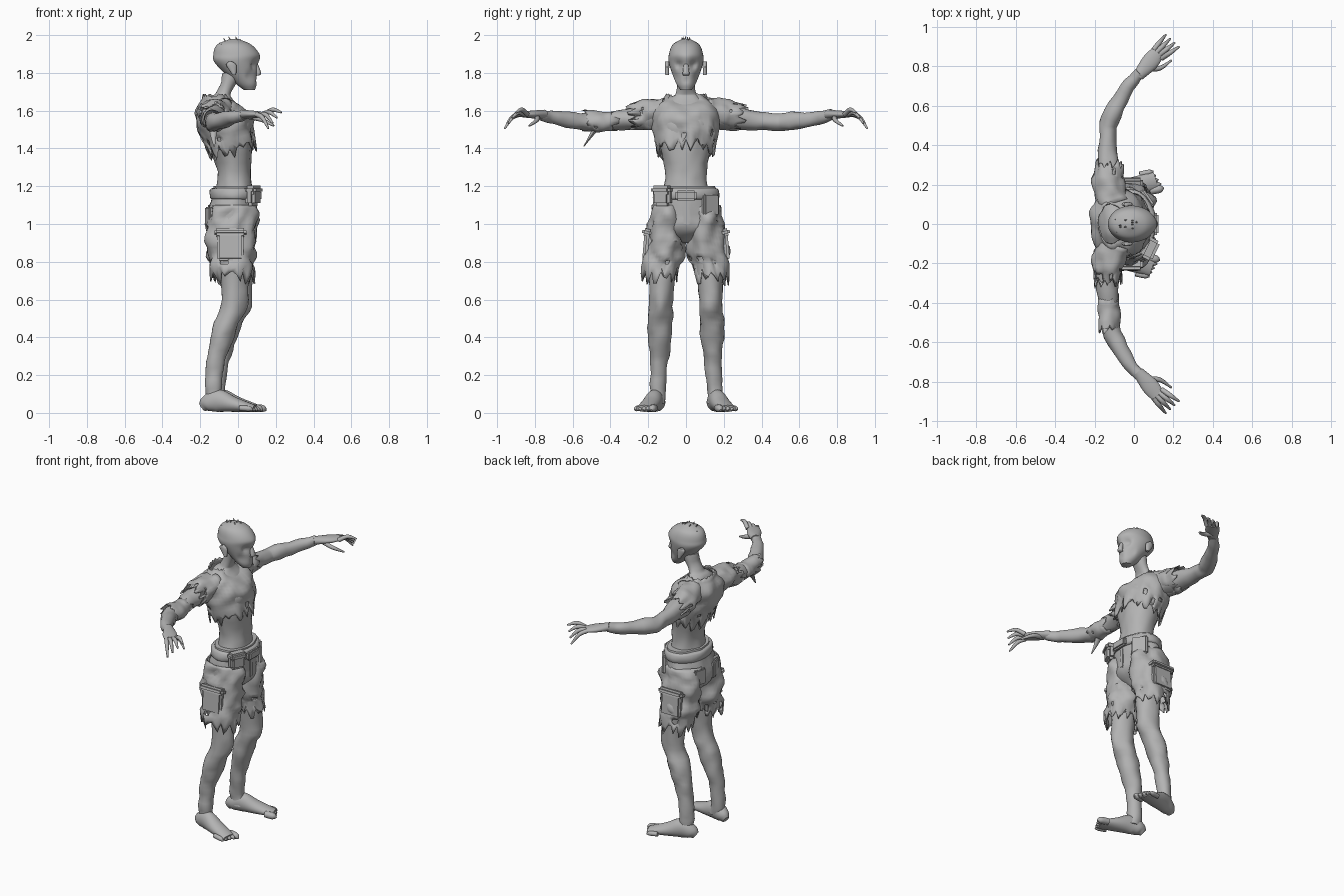
import bpy, bmesh, math, random
from mathutils import Vector, noise

random.seed(7)
if "Cube" in bpy.data.objects:
    bpy.data.objects.remove(bpy.data.objects["Cube"], do_unlink=True)

GREY = (.45, .45, .45, 1)
clay = bpy.data.materials.new("plain grey")
clay.use_nodes = True
clay.diffuse_color = GREY
clay.node_tree.nodes["Principled BSDF"].inputs["Base Color"].default_value = GREY


def finish(name, bm, thickness=0):
    """Turn a bmesh into a smooth grey object."""
    bmesh.ops.recalc_face_normals(bm, faces=bm.faces)
    mesh = bpy.data.meshes.new(name)
    bm.to_mesh(mesh)
    bm.free()
    mesh.materials.append(clay)
    part = bpy.data.objects.new(name, mesh)
    bpy.context.collection.objects.link(part)
    bpy.ops.object.select_all(action='DESELECT')
    part.select_set(True)
    bpy.context.view_layer.objects.active = part
    bpy.ops.object.shade_smooth_by_angle(angle=math.radians(50))
    if thickness:
        cloth = part.modifiers.new("cloth thickness", 'SOLIDIFY')
        cloth.thickness = thickness
        cloth.offset = 0
    return part


def spline(sections, steps):
    """Smooth curve through the sections."""
    points = [Vector(section) for section in sections]
    before = 2 * points[0] - points[1]
    after = 2 * points[-1] - points[-2]
    points = [before, *points, after]
    curve = []
    for a, b, c, d in zip(points, points[1:], points[2:], points[3:]):
        for k in range(steps):
            t = k / steps
            bend = 2 * a - 5 * b + 4 * c - d
            twist = 3 * b - a - 3 * c + d
            curve.append(b + (t * (c - a) + t * t * bend + t * t * t * twist) / 2)
    return curve + [points[-2]]


def loft(name, sections, side=1, upright=False, count=24, steps=5, rough=0,
         jag=0, jag_top=0, thickness=0, dents=(), arch=0):
    """Skin elliptical sections (x, y, z, a, b); jagged lofts are open cloth."""
    rows = spline(sections, steps)
    last = len(rows) - 1
    bm = bmesh.new()
    rings = []
    for j, row in enumerate(rows):
        centre = Vector(row[:3])
        ahead, behind = rows[min(j + 1, last)], rows[max(j - 1, 0)]
        along = (Vector(ahead[:3]) - Vector(behind[:3])).normalized()
        u, v = Vector((1, 0, 0)), Vector((0, 1, 0))
        if not upright:
            u = along.cross(Vector((0, 0, 1))).normalized()
            v = u.cross(along)
        ring = []
        for i in range(count):
            angle = math.tau * i / count
            spoke = u * max(row[3], .002) * math.cos(angle) + v * max(row[4], .002) * math.sin(angle)
            point = centre + spoke
            shift = Vector((0, side * 3, 0))
            point += spoke.normalized() * rough * noise.noise(point * 16 + shift)
            for spot, reach, push in dents:
                distance = (point - Vector(spot)).length / reach
                point.x += push * math.exp(-distance * distance)
            if jag and j >= last - 1:
                point += along * jag * random.random() * (1 if i % 3 else .1)
            if jag_top and j == 0:
                point -= along * jag_top * random.random()
            point.z += arch * max(0, math.cos(angle)) * j / last
            ring.append(bm.verts.new((point.x, point.y * side, max(point.z, .004))))
        rings.append(ring)
    for j, (lower, upper) in enumerate(zip(rings, rings[1:])):
        for i in range(count):
            # torn holes close to the hem
            if jag and j > last - 5 and random.random() < .07:
                continue
            bm.faces.new((lower[i - 1], lower[i], upper[i], upper[i - 1]))
    if not jag:
        bm.faces.new(rings[0])
        bm.faces.new(rings[-1])
    return finish(name, bm, thickness)


def column(name, rows, side=1, offset=0, splay=0, shift=0, **options):
    """Upright loft from rows (z, x, x radius, y radius) on a leaning line."""
    sections = [(x + shift, offset + splay * z, z, a, b) for z, x, a, b in rows]
    return loft(name, sections, side, upright=True, **options)


def tube(name, points, side=1, **options):
    """Round loft from points (x, y, z, radius)."""
    return loft(name, [(*point, point[-1]) for point in points], side, **options)


def block(name, location, size, turn=0, tilt=0):
    """Rounded box for pouches and pockets."""
    bm = bmesh.new()
    bmesh.ops.create_cube(bm, size=1)
    bmesh.ops.scale(bm, vec=size, verts=bm.verts)
    bmesh.ops.bevel(bm, geom=bm.edges[:], offset=min(size) * .3, segments=2, affect='EDGES')
    part = finish(name, bm)
    part.location = location
    part.rotation_euler = (tilt, 0, turn)


# torso and neck
chest_dents = [((.07, 0, 1.25), .02, -.01), ((.07, 0, 1.5), .04, -.015)]
chest_dents += [((.04, y, 1.53), .05, .015) for y in (-.07, .07)]
column("torso", [(1.1, -.02, .11, .14), (1.28, -.02, .09, .11), (1.5, -.06, .13, .16),
                 (1.6, -.08, .1, .16), (1.67, -.09, .06, .08), (1.7, -.07, .04, .05),
                 (1.8, -.03, .05, .05)], count=40, rough=.008, dents=chest_dents)

# head, with sunken eyes and cheeks and a jutting brow
face_dents = [((.1, 0, 1.87), .03, .01), ((.11, 0, 1.76), .015, -.008)]
for y in (-.04, .04):
    face_dents += [((.09, y, 1.84), .02, -.02), ((.07, y * 1.5, 1.78), .03, -.016)]
column("head", [(1.71, .06, .03, .03), (1.75, .04, .06, .055), (1.85, -.01, .11, .09),
                (1.9, -.01, .12, .09), (1.95, -.02, .09, .07), (1.98, -.02, .02, .02)],
       count=48, steps=8, dents=face_dents)
column("nose", [(1.86, .09, .01, .01), (1.8, .108, .014, .018), (1.785, .1, .01, .014)], count=14)

# sparse hair
for tuft in range(12):
    angle, radius = random.uniform(0, math.tau), random.uniform(.02, .08)
    x, y = radius * math.cos(angle) - .02, radius * math.sin(angle) * .75
    z = 1.98 - 7 * radius * radius
    tube("hair_tuft", [(x, y, z - .01, .007), (x - .016, y, z + .015, .001)], count=6, steps=2)

for side, word in ((1, "left"), (-1, "right")):
    # one leg stands slightly ahead
    stance = .02 if side > 0 else 0

    # ear
    column(word + "_ear", [(1.79, -.02, .01, .01), (1.84, -.035, .027, .012), (1.86, -.04, .01, .01)],
           side, offset=.1, count=14)

    # arm, bent forward at the elbow
    tube(word + "_arm", [(-.09, .1, 1.57, .06), (-.13, .25, 1.56, .06), (-.13, .45, 1.54, .044),
                         (-.12, .53, 1.54, .048), (-.03, .7, 1.56, .035), (.03, .77, 1.58, .025)],
         side, rough=.01)

    # palm, fanned fingers and thumb
    loft(word + "_palm", [(.02, .75, 1.58, .028, .025), (.08, .82, 1.58, .043, .02),
                          (.12, .87, 1.58, .036, .014)], side)
    for k in range(4):
        root = Vector((.14 - .014 * k, .84 + .014 * k, 1.58))
        tip = Vector((.23 - .023 * k, .9 + .02 * k, 1.59 - .028 * k))
        bend = (root + tip) / 2 + Vector((0, 0, .02))
        tube(word + "_finger", [(*root, .013), (*bend, .012), (*tip, .005)], side, count=10)
    tube(word + "_thumb", [(.06, .79, 1.57, .016), (.13, .79, 1.55, .012), (.19, .83, 1.52, .005)],
         side, count=10)

    # leg
    column(word + "_leg", [(.85, -.03, .08, .08), (.6, -.02, .07, .06), (.45, -.07, .066, .066),
                           (.3, -.11, .05, .05), (.15, -.13, .044, .04), (.05, -.12, .05, .04)],
           side, offset=.155, splay=-.04, shift=stance, rough=.01,
           dents=[((.05, .13, .56), .04, .015)])

    # foot, turned outward from heel to ball
    sole = []
    for t, width, height in ((0, .02, .025), (.1, .04, .045), (.3, .045, .06), (.6, .05, .04), (1, .045, .018)):
        sole.append((stance - .19 + t * .28, .14 + t * .08, height + .005, width, height))
    loft(word + "_foot", sole, side)
    for k in range(5):
        size = .014 if k else .02
        x, y = stance + .11 - .013 * k, .178 + .021 * k
        tube(word + "_toe", [(x - .05, y - .01, .026, size), (x, y, .022, size),
                             (x + .02, y + .005, .014, size / 4)], side, count=12)

    # trouser leg with a torn hem
    column(word + "_trouser_leg", [(1.1, -.03, .11, .08), (1, -.035, .13, .095),
                                   (.85, -.035, .12, .1), (.75, -.03, .11, .095)],
           side, offset=.225, splay=-.125, count=36, rough=.03, jag=.08, thickness=.006)

    # cargo pocket with its flap
    block(word + "_pocket", (-.04, side * .206, .88), (.14, .04, .15), tilt=side * .08)
    block(word + "_pocket_flap", (-.04, side * .206, .955), (.17, .055, .04), tilt=side * .25)

    # torn sleeve
    tube(word + "_sleeve", [(-.1, .1, 1.59, .08), (-.13, .2, 1.58, .075), (-.13, .27, 1.57, .066)],
         side, count=30, rough=.022, jag=.06, thickness=.006)

# rags on the right elbow
tube("elbow_rag", [(-.13, y, 1.545, .053) for y in (.4, .46, .52)], side=-1, count=26,
     rough=.015, jag=.05, jag_top=.05, thickness=.004)
column("hanging_rag", [(1.51, -.13, .025, .02), (1.46, -.13, .014, .01), (1.41, -.125, .003, .003)],
       side=-1, offset=1.5, splay=-.68, count=8)

# ragged shirt, riding up at the front and open at the collar
collar = ((0, 0, 1.66), .07, -.07)
column("shirt", [(1.67, -.1, .085, .1), (1.6, -.09, .13, .175), (1.5, -.065, .14, .173), (1.4, -.045, .12, .148)],
       count=44, rough=.02, jag=.07, jag_top=.02, thickness=.007, arch=.05, dents=[collar])

# seat of the trousers and belt
column("trouser_seat", [(1.2, -.015, .11, .15), (1.05, -.035, .13, .18),
                        (.97, -.035, .12, .16), (.9, -.035, .04, .04)], count=36, rough=.012)
column("belt", [(1.19, -.02, .115, .155), (1.18, -.02, .13, .17), (1.14, -.02, .13, .175),
                (1.13, -.02, .12, .16)], count=36, steps=2, rough=.006)

# belt fittings and trouser details
block("belt_buckle", (.11, 0, 1.15), (.03, .11, .055))
block("belt_pouch", (.08, -.125, 1.145), (.055, .1, .1), turn=-.45)
block("pouch_flap", (.083, -.127, 1.18), (.065, .11, .045), turn=-.45)
block("hip_flap", (.065, .13, 1.1), (.03, .1, .12), turn=.6)
block("fly_panel", (.09, 0, 1.06), (.016, .035, .13))
for side in (1, -1):
    block("rear_pocket", (-.155, side * .08, 1.04), (.02, .085, .1), turn=-.3 * side)
